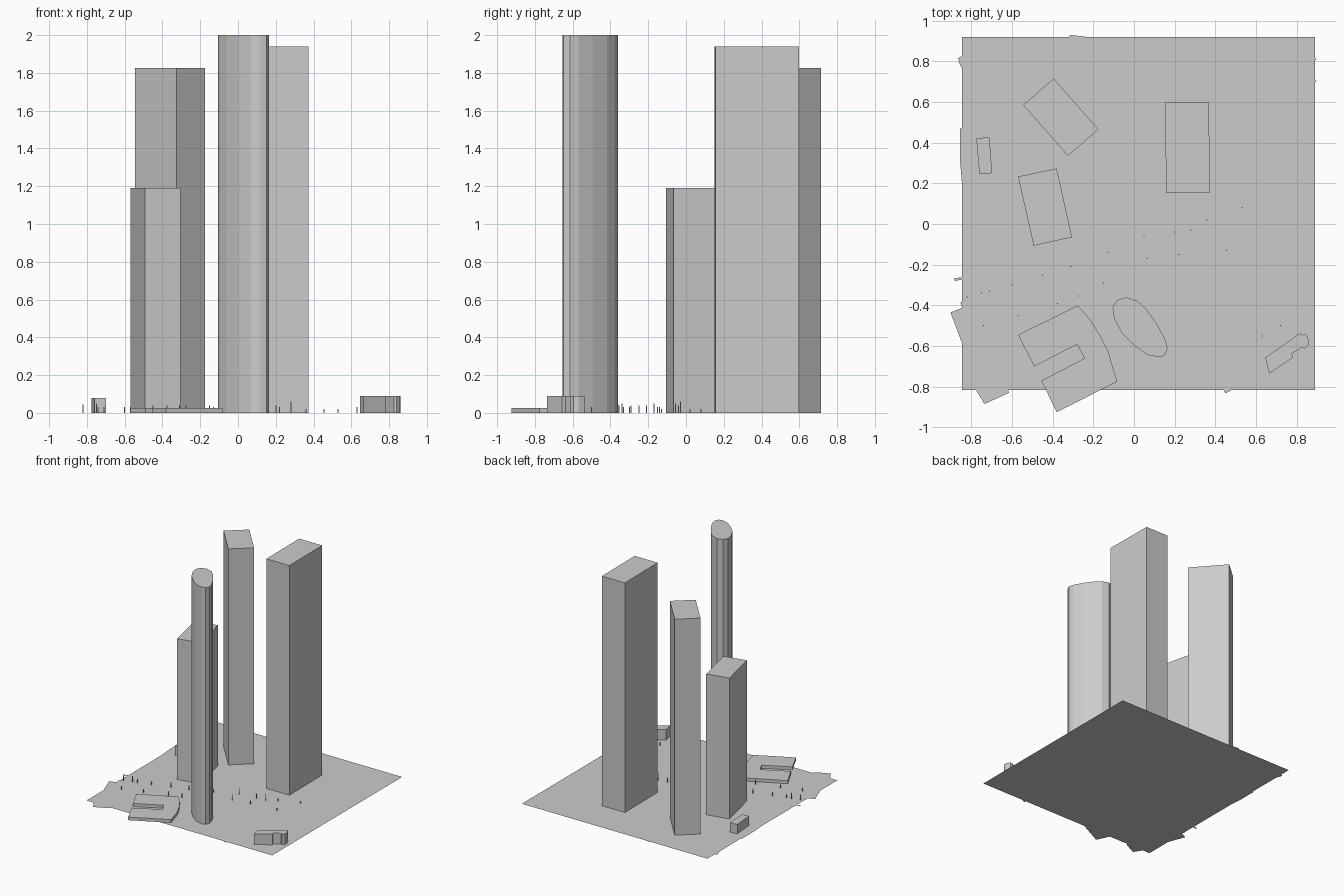
import bpy, bmesh


def finish(name, bm):
    bmesh.ops.recalc_face_normals(bm, faces=bm.faces)
    me = bpy.data.meshes.new(name)
    bm.to_mesh(me)
    bm.free()
    ob = bpy.data.objects.new(name, me)
    bpy.context.collection.objects.link(ob)
    return ob


def prism(name, outline, height, z=0.0):
    """Extrude a plan outline straight up; height 0 gives a flat sheet."""
    bm = bmesh.new()
    face = bm.faces.new([bm.verts.new((x, y, z)) for x, y in outline])
    if height:
        ext = bmesh.ops.extrude_face_region(bm, geom=[face], use_keep_orig=True)
        top = [g for g in ext['geom'] if isinstance(g, bmesh.types.BMVert)]
        bmesh.ops.translate(bm, verts=top, vec=(0, 0, height))
    return finish(name, bm)


# ground sheet
prism("ground", [(-.845, -.815), (.89, -.815), (.89, .92), (-.845, .92)], 0)

# flat paving patches that overhang the ground edge
patches = [
    [(-.84, -.60), (-.84, -.41), (-.902, -.435)],
    [(-.78, -.81), (-.735, -.885), (-.615, -.83), (-.62, -.81)],
    [(-.84, -.26), (-.885, -.268), (-.88, -.28), (-.84, -.272)],
    [(-.84, -.42), (-.84, -.38), (-.853, -.385)],
    [(-.84, .47), (-.855, .47), (-.855, .31), (-.84, .13)],
    [(-.84, .83), (-.865, .815), (-.855, .78), (-.84, .76)],
    [(-.32, .915), (-.315, .93), (-.235, .92), (-.235, .915)],
    [(.435, -.81), (.45, -.832), (.475, -.82), (.475, -.81)],
    [(.885, .82), (.897, .81), (.885, .80)],
    [(.885, .72), (.897, .70), (.885, .70)],
]
for i, p in enumerate(patches):
    prism(f"paving_patch_{i + 1}", p, 0, 0.001)

# rectangular towers
prism("back_left_tower", [(-.545, .585), (-.325, .335), (-.175, .465), (-.395, .715)], 1.825)
prism("middle_left_tower", [(-.57, .233), (-.493, -.107), (-.305, -.065), (-.38, .273)], 1.19)
prism("right_tower", [(.153, .597), (.158, .152), (.373, .155), (.368, .597)], 1.94)

# rounded tower
prism("rounded_tower", [
    (-.04, -.36), (.015, -.378), (.06, -.418), (.115, -.495), (.155, -.57),
    (.165, -.615), (.15, -.648), (.12, -.655), (.065, -.643), (.0, -.597),
    (-.06, -.535), (-.098, -.465), (-.105, -.41), (-.085, -.375)], 2.0)

# low horseshoe-shaped building
prism("horseshoe_hall", [
    (-.57, -.545), (-.275, -.40), (-.215, -.47), (-.165, -.55), (-.125, -.63),
    (-.083, -.775), (-.38, -.925), (-.455, -.77), (-.243, -.66), (-.28, -.592),
    (-.49, -.70)], 0.026)

# small houses
prism("left_house", [(-.775, .422), (-.76, .245), (-.698, .25), (-.71, .426)], 0.08)
prism("corner_house", [
    (.645, -.657), (.817, -.537), (.825, -.546), (.842, -.537), (.859, -.57),
    (.857, -.595), (.84, -.612), (.825, -.607), (.775, -.638), (.783, -.656),
    (.665, -.735)], 0.09)

# street posts in two rows: x, y, height
posts = [
    (-.82, -.36, .045), (-.75, -.34, .05), (-.71, -.33, .03), (-.60, -.30, .03),
    (-.45, -.25, .04), (-.31, -.21, .04), (-.13, -.14, .03), (.05, -.055, .05),
    (.20, -.04, .04), (.28, -.03, .06), (.36, .02, .02), (.53, .08, .02),
    (-.74, -.50, .03), (-.57, -.45, .03), (-.375, -.39, .04), (-.275, -.355, .04),
    (-.15, -.29, .04), (.065, -.17, .05), (.22, -.15, .03), (.455, -.13, .02),
    (.63, -.55, .03), (.72, -.50, .03),
]
for i, (x, y, h) in enumerate(posts):
    r = 0.0025
    prism(f"street_post_{i + 1}", [(x - r, y - r), (x + r, y - r), (x + r, y + r), (x - r, y + r)], h)
